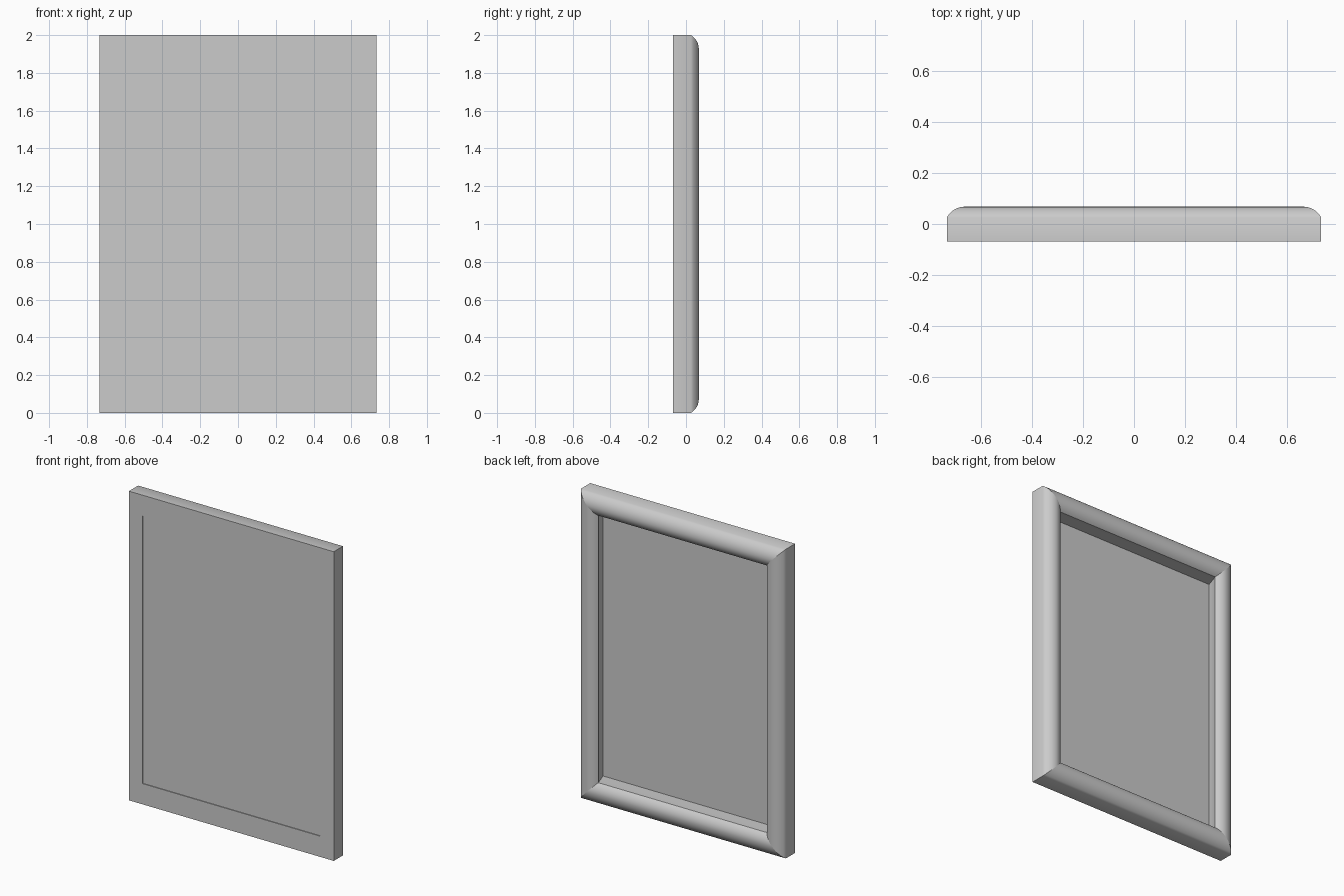
import bpy, bmesh, math

if "Cube" in bpy.data.objects:
    bpy.data.objects.remove(bpy.data.objects["Cube"])

HALF_X, HALF_Z = 0.733, 1.0
FRONT, SHOULDER, PEAK, LIP = -0.068, 0.026, 0.068, 0.035   # y levels of the moulding
WX, WZ = 0.130, 0.136                          # moulding width on stiles / rails
CREST = 0.54                                   # crest position across the width
SEAM_X, SEAM_Z = 0.097, 0.134                  # front opening that holds the panel
PANEL_BACK, PANEL_FRONT = -0.061, -0.063
STEPS = 6


def finish(bm, name, mitres=()):
    """Recalculate normals, mark hard edges and create the object."""
    bmesh.ops.recalc_face_normals(bm, faces=bm.faces)
    for f in bm.faces:
        f.smooth = True
    for e in bm.edges:
        e.smooth = e.calc_face_angle(0) < math.radians(37) and e not in mitres
    mesh = bpy.data.meshes.new(name)
    bm.to_mesh(mesh)
    bm.free()
    obj = bpy.data.objects.new(name, mesh)
    bpy.context.collection.objects.link(obj)
    return obj


def arc(end_t, end_y, angle):
    """Points from the crest down to one edge of the bead: (share of width, y)."""
    a = math.radians(angle)
    return [(CREST + (end_t - CREST) * math.sin(a * i / STEPS) / math.sin(a),
             PEAK + (end_y - PEAK) * (1 - math.cos(a * i / STEPS)) / (1 - math.cos(a)))
            for i in range(STEPS + 1)]


# Moulding cross-section: (inset in x, inset in z, y), inner wall undercut to the panel
bead = arc(0, SHOULDER, 60)[::-1] + arc(1, LIP, 45)[1:]
profile = [(0, 0, FRONT)] + [(WX * t, WZ * t, y) for t, y in bead]
profile += [(SEAM_X, SEAM_Z, PANEL_BACK), (SEAM_X, SEAM_Z, FRONT)]

# Mitred picture frame: the section placed at four corners and bridged
bm = bmesh.new()
rings = []
for sx, sz in ((-1, -1), (1, -1), (1, 1), (-1, 1)):
    rings.append([bm.verts.new((sx * (HALF_X - ix), y, 1 + sz * (HALF_Z - iz)))
                  for ix, iz, y in profile])
n = len(profile)
for c in range(4):
    r0, r1 = rings[c], rings[(c + 1) % 4]
    for i in range(n):
        j = (i + 1) % n
        bm.faces.new((r0[i], r0[j], r1[j], r1[i]))
mitres = {bm.edges.get((r[i], r[(i + 1) % n])) for r in rings for i in range(n)}
finish(bm, "frame_moulding", mitres)

# Thin flat panel, set slightly behind the front of the frame
bm = bmesh.new()
bmesh.ops.create_cube(bm, size=1)
for v in bm.verts:
    v.co.x *= 2 * (HALF_X - SEAM_X)
    v.co.y = PANEL_BACK if v.co.y > 0 else PANEL_FRONT
    v.co.z = 1 + v.co.z * 2 * (HALF_Z - SEAM_Z)
finish(bm, "panel")
